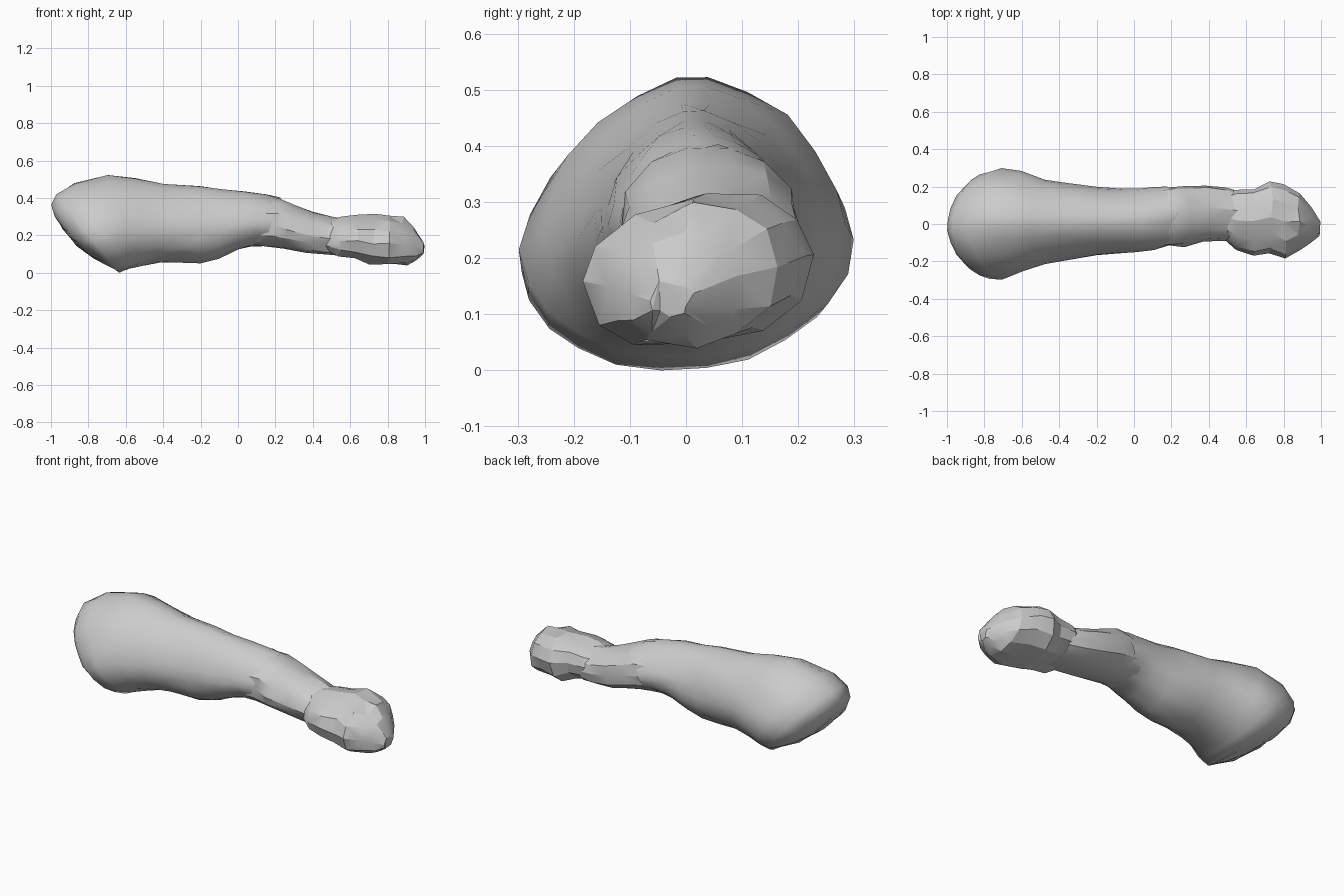
import bpy
import bmesh
import math
import random
from mathutils import Vector

cube = bpy.data.objects.get("Cube")
if cube:
    bpy.data.objects.remove(cube, do_unlink=True)

random.seed(4)

# One plain grey covers the whole model
grey = bpy.data.materials.new("plain grey")
grey.use_nodes = True
colour = (0.6, 0.6, 0.6, 1)
grey.diffuse_color = colour
grey.node_tree.nodes["Principled BSDF"].inputs["Base Color"].default_value = colour


def ring_points(section, sides, widest, powers, roll):
    """Slanted egg-shaped ring; powers above one sharpen a half, below one square it."""
    top_x, top_z, low_x, low_z, right_y, left_y = section
    top = Vector((top_x, 0, top_z))
    low = Vector((low_x, 0, low_z))
    middle = low.lerp(top, widest)
    centre_y = (right_y + left_y) / 2
    half_width = (left_y - right_y) / 2
    points = []
    for i in range(sides):
        angle = math.tau * i / sides
        across, rise = math.cos(angle), math.sin(angle)
        target, power = (top, powers[0]) if rise > 0 else (low, powers[1])
        point = middle.lerp(target, abs(rise) ** power)
        offset = half_width * math.copysign(abs(across) ** power, across)
        point.y = centre_y + offset
        point.z += roll * offset
        points.append(point)
    return points


def loft(name, sections, sides, widest, powers, roll, roughness, smooth_angle, caps):
    """Skin a row of rings, close the chosen ends, and shade the result."""
    bm = bmesh.new()
    rings = []
    for section in sections:
        ring = []
        for point in ring_points(section, sides, widest, powers, roll):
            wobble = Vector([random.uniform(-roughness, roughness) for axis in "xyz"])
            ring.append(bm.verts.new(point + wobble))
        rings.append(ring)
    for first, second in zip(rings, rings[1:]):
        for i in range(sides):
            j = (i + 1) % sides
            bm.faces.new((first[j], first[i], second[i], second[j]))
    if "start" in caps:
        bm.faces.new(rings[0])
    if "end" in caps:
        bm.faces.new(reversed(rings[-1]))
    # Triangles give the hand-hewn facets
    bmesh.ops.triangulate(bm, faces=bm.faces[:])
    bmesh.ops.recalc_face_normals(bm, faces=bm.faces[:])
    mesh = bpy.data.meshes.new(name)
    bm.to_mesh(mesh)
    bm.free()
    mesh.materials.append(grey)
    part = bpy.data.objects.new(name, mesh)
    bpy.context.collection.objects.link(part)
    bpy.ops.object.select_all(action="DESELECT")
    part.select_set(True)
    bpy.context.view_layer.objects.active = part
    bpy.ops.object.shade_smooth_by_angle(angle=math.radians(smooth_angle))


# Sections hold: top x, top z, bottom x, bottom z, right y, left y
shaft_sections = [
    (-.94, .24, -.86, .145, -.1, .09),
    (-.98, .3, -.77, .075, -.2, .18),
    (-1, .365, -.68, .03, -.26, .245),
    (-.97, .42, -.63, .0, -.29, .275),
    (-.88, .48, -.58, .02, -.295, .3),
    (-.7, .522, -.52, .035, -.255, .28),
    (-.55, .505, -.42, .055, -.215, .235),
    (-.4, .477, -.32, .055, -.19, .22),
    (-.2, .465, -.2, .05, -.17, .2),
    (-.08, .445, -.1, .075, -.16, .19),
    (.04, .435, 0, .12, -.15, .185),
    (.15, .422, .07, .14, -.135, .195),
    (.23, .4, .13, .145, -.12, .2),
]

neck_sections = [
    (.17, .405, .07, .145, -.12, .185),
    (.23, .4, .16, .14, -.12, .2),
    (.3, .37, .24, .13, -.12, .205),
    (.4, .33, .36, .11, -.095, .21),
    (.5, .3, .48, .095, -.085, .19),
    (.58, .285, .57, .09, -.09, .175),
]

knob_sections = [
    (.49, .28, .47, .12, -.08, .15),
    (.55, .295, .54, .09, -.145, .185),
    (.64, .305, .63, .075, -.165, .19),
    (.74, .315, .7, .045, -.155, .23),
    (.81, .31, .8, .045, -.185, .21),
    (.88, .295, .9, .045, -.14, .165),
    (.94, .24, .95, .06, -.1, .085),
    (.99, .16, .99, .1, -.06, .01),
]

loft("shaft", shaft_sections, 22, .44, (1.13, 1), .03, .004, 60, ["start"])
loft("neck", neck_sections, 14, .45, (1, .85), .03, .006, 25, [])
loft("knob", knob_sections, 12, .5, (1, .9), .12, .007, 20, ["start", "end"])
